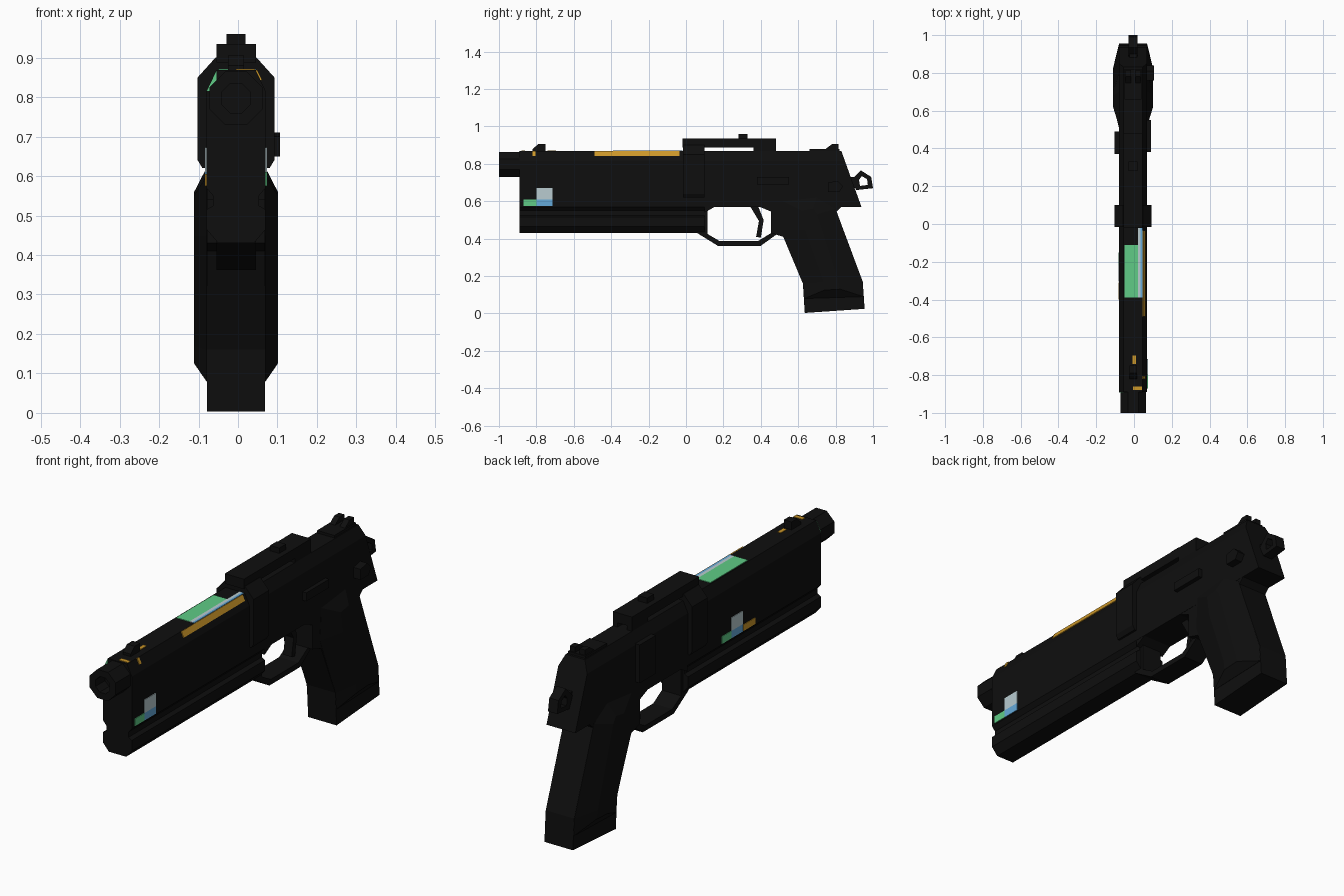
import bpy, bmesh, math

CX = -0.005  # centre plane of the body


def material(name, rgb):
    m = bpy.data.materials.new(name)
    m.diffuse_color = (*rgb, 1)
    return m


BLACK = material("matte black", (0.0045, 0.0045, 0.0045))
GREEN = material("mint green", (0.115, 0.60, 0.24))
GOLD = material("gold", (0.60, 0.31, 0.022))
BLUE = material("sky blue", (0.13, 0.40, 0.70))
PALE = material("pale grey", (0.48, 0.60, 0.63))


def loft(name, rings, mat=BLACK):
    """Skin equal-length point rings and cap both ends."""
    bm = bmesh.new()
    vs = [[bm.verts.new(p) for p in r] for r in rings]
    n = len(rings[0])
    for a, b in zip(vs, vs[1:]):
        for i in range(n):
            j = (i + 1) % n
            bm.faces.new((a[i], a[j], b[j], b[i]))
    bm.faces.new(vs[0])
    bm.faces.new(vs[-1])
    bmesh.ops.recalc_face_normals(bm, faces=bm.faces)
    me = bpy.data.meshes.new(name)
    bm.to_mesh(me)
    bm.free()
    me.materials.append(mat)
    ob = bpy.data.objects.new(name, me)
    bpy.context.collection.objects.link(ob)
    return ob


def side_prism(name, yz, x0, x1, mat=BLACK):
    return loft(name, [[(CX + x, y, z) for y, z in yz] for x in (x0, x1)], mat)


def section(name, xz, y0, y1, slant=0.0, mat=BLACK):
    """Extrude a cross-section along y; the rear end can lean with height."""
    front = [(CX + x, y0, z) for x, z in xz]
    rear = [(CX + x, y1 + (0.87 - z) * slant, z) for x, z in xz]
    return loft(name, [front, rear], mat)


def box(name, x0, x1, y0, y1, z0, z1, mat=BLACK):
    return side_prism(name, [(y0, z0), (y1, z0), (y1, z1), (y0, z1)], x0, x1, mat)


def mirrored(half):
    return half + [(-x, z) for x, z in reversed(half)]


# Slide with chamfered top and sloped back
section("slide", mirrored([(0.075, 0.57), (0.075, 0.815), (0.05, 0.868)]),
        -0.89, 0.83, 0.36)

# Grooved lower body under the barrel
section("lower_body", mirrored([(0.045, 0.43), (0.075, 0.465), (0.075, 0.515),
                                (0.058, 0.525), (0.058, 0.55), (0.075, 0.57)]),
        -0.89, 0.10)

# Octagonal muzzle with a recessed bore
def octagon(r, y):
    return [(CX + r * math.cos(math.radians(22.5 + 45 * i)), y,
             0.797 + r * math.sin(math.radians(22.5 + 45 * i))) for i in range(8)]


loft("muzzle", [octagon(0.073, -0.85), octagon(0.073, -1.0),
                octagon(0.04, -1.0), octagon(0.04, -0.93)])

# Rear frame and grip core
side_prism("frame", [(0.10, 0.62), (0.10, 0.54), (0.17, 0.58), (0.37, 0.58),
                     (0.455, 0.545), (0.455, 0.43), (0.52, 0.41), (0.625, 0.16),
                     (0.635, 0.003), (0.955, 0.025), (0.945, 0.17), (0.805, 0.545),
                     (0.85, 0.59), (0.92, 0.62)], -0.074, 0.074)

# Faceted grip panels
panel_base = [(0.51, 0.45), (0.625, 0.16), (0.633, 0.08), (0.95, 0.09),
              (0.943, 0.17), (0.80, 0.56), (0.70, 0.62), (0.52, 0.60)]
panel_top = [(0.635, 0.45), (0.735, 0.17), (0.74, 0.125), (0.825, 0.13),
             (0.815, 0.17), (0.70, 0.53), (0.68, 0.56), (0.62, 0.55)]
for side, word in ((1, "right"), (-1, "left")):
    loft("grip_panel_" + word,
         [[(CX + side * x, y, z) for y, z in ring]
          for x, ring in ((0.07, panel_base), (0.075, panel_base), (0.106, panel_top))])

# Trigger guard and trigger
side_prism("trigger_guard", [(0.06, 0.56), (0.06, 0.43), (0.17, 0.362), (0.40, 0.362),
                             (0.48, 0.42), (0.50, 0.58), (0.455, 0.55), (0.455, 0.43),
                             (0.385, 0.387), (0.18, 0.387), (0.115, 0.425), (0.115, 0.56)],
           -0.05, 0.05)
side_prism("trigger", [(0.32, 0.60), (0.375, 0.60), (0.415, 0.50), (0.40, 0.405),
                       (0.375, 0.41), (0.39, 0.495), (0.345, 0.57)], -0.022, 0.022)

# Optic mount: front saddle, rear feet, top plate, knob
section("mount_front_saddle", mirrored([(0.085, 0.62), (0.097, 0.64), (0.097, 0.85),
                                       (0.052, 0.90)]), -0.015, 0.10)
box("mount_plate", -0.05, 0.05, -0.02, 0.48, 0.888, 0.935)
for s in (-1, 1):
    box("mount_rear_foot", s * 0.025, s * 0.05, 0.36, 0.48, 0.86, 0.89)
box("mount_knob", -0.024, 0.024, 0.28, 0.33, 0.93, 0.96)
side_prism("mount_left_plate", [(0.37, 0.64), (0.49, 0.64), (0.49, 0.82), (0.37, 0.82)],
           -0.097, -0.07)

# Controls on the right and a small pivot on both sides
box("slide_catch", 0.07, 0.095, 0.38, 0.55, 0.69, 0.73)
side_prism("safety_lever", [(0.76, 0.65), (0.82, 0.65), (0.84, 0.68), (0.81, 0.71),
                            (0.76, 0.70)], 0.07, 0.111)
box("magazine_button", -0.085, 0.085, 0.64, 0.68, 0.44, 0.51)

# Sights
side_prism("front_sight", [(-0.82, 0.86), (-0.82, 0.88), (-0.79, 0.905),
                           (-0.75, 0.905), (-0.75, 0.86)], -0.02, 0.02)
box("rear_sight_base", -0.045, 0.045, 0.66, 0.82, 0.86, 0.88)
for s in (-1, 1):
    side_prism("rear_sight_post", [(0.74, 0.875), (0.78, 0.905), (0.815, 0.905),
                                   (0.815, 0.875)], s * 0.012, s * 0.04)

# Hammer: neck and open spur loop
box("hammer_neck", -0.02, 0.02, 0.85, 0.92, 0.67, 0.73)
outer = [(0.885, 0.715), (0.935, 0.765), (0.99, 0.73), (1.0, 0.67), (0.91, 0.66)]
inner = [(0.925, 0.715), (0.94, 0.735), (0.968, 0.718), (0.972, 0.687), (0.93, 0.682)]
for i in range(5):
    j = (i + 1) % 5
    side_prism("hammer_loop", [outer[i], outer[j], inner[j], inner[i]], -0.024, 0.024)

# Painted plates on the top of the slide
box("top_green_plate", -0.045, 0.025, -0.39, -0.11, 0.866, 0.871, GREEN)
box("top_pale_stripe", 0.025, 0.04, -0.39, -0.02, 0.866, 0.871, PALE)
box("top_blue_stripe", 0.04, 0.05, -0.39, -0.02, 0.866, 0.871, BLUE)
box("top_gold_mark", 0.0, 0.048, -0.88, -0.86, 0.866, 0.871, GOLD)
box("top_gold_dot", -0.002, 0.016, -0.74, -0.695, 0.866, 0.871, GOLD)

# Gold strip and mark on the right chamfer
for name, y0, y1 in (("gold_strip", -0.49, -0.035), ("gold_tick", -0.82, -0.805)):
    section(name, [(0.05, 0.868), (0.0625, 0.8415), (0.0661, 0.8432), (0.0536, 0.8697)],
            y0, y1, mat=GOLD)

# Green corner on the front face
side = [(-0.075, 0.815), (-0.05, 0.815), (-0.05, 0.866)]
section("front_green_corner", side, -0.893, -0.889, mat=GREEN)

# Side marks on both flanks
for word, x0, x1, y in (("right", 0.074, 0.078, -0.87), ("left", -0.078, -0.074, -0.15)):
    d = 1 if word == "right" else -1
    box(word + "_green_mark", x0, x1, y, y + d * 0.07, 0.575, 0.61, GREEN)
    box(word + "_blue_mark", x0, x1, y + d * 0.07, y + d * 0.155, 0.575, 0.61, BLUE)
    box(word + "_pale_mark", x0, x1, y + d * 0.07, y + d * 0.155, 0.61, 0.672, PALE)
box("left_gold_mark", -0.078, -0.074, -0.40, -0.31, 0.575, 0.605, GOLD)
